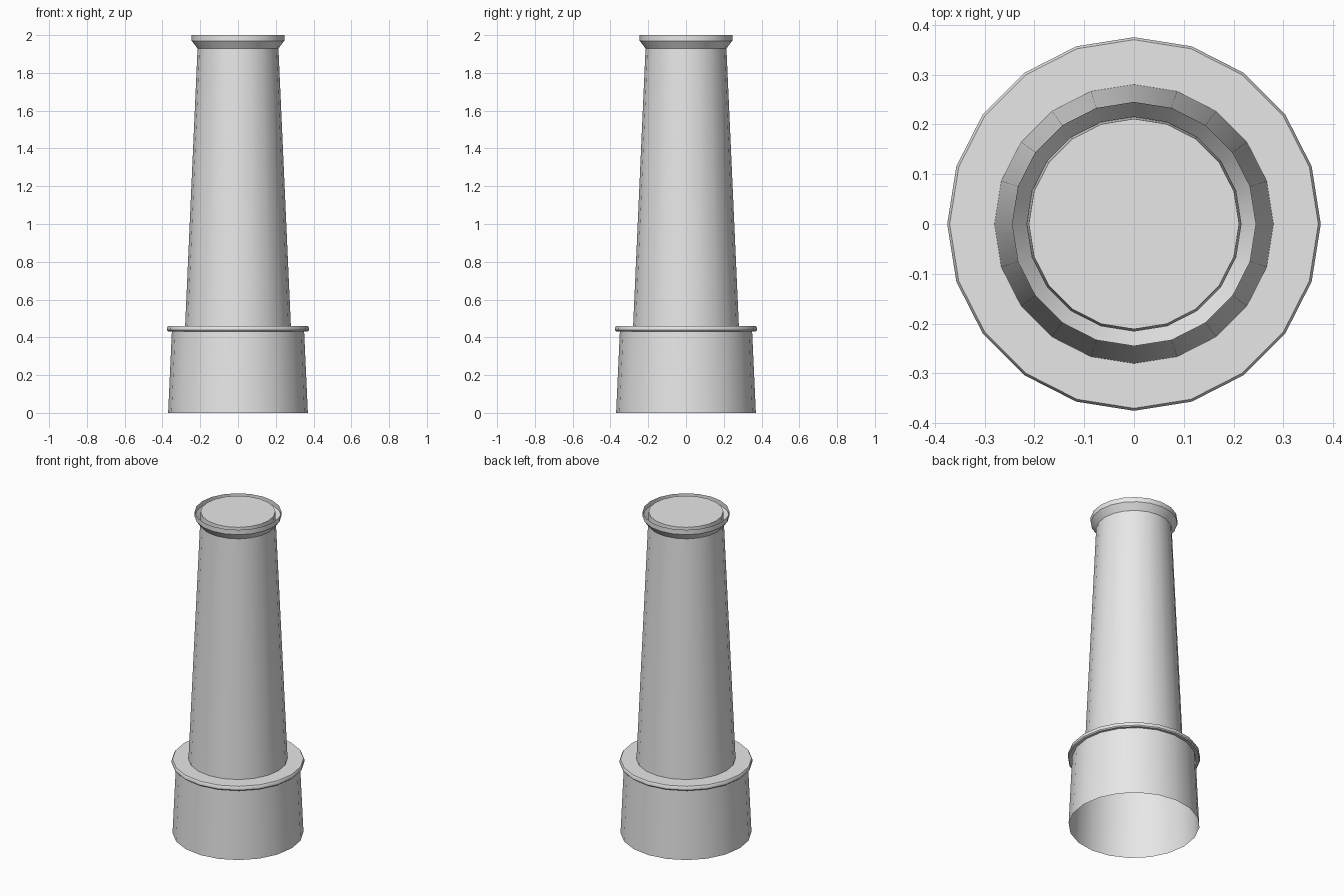
import bpy
import math

SIDES = 20

cube = bpy.data.objects.get("Cube")
if cube:
    bpy.data.objects.remove(cube, do_unlink=True)

# One pale grey for the whole tower
grey = bpy.data.materials.new("pale_grey")
grey.use_nodes = True
colour = (0.8, 0.8, 0.8, 1)
grey.diffuse_color = colour
grey.node_tree.nodes["Principled BSDF"].inputs["Base Color"].default_value = colour


def lathe(name, profile, cap_top=False):
    """Turn a (radius, height) profile, listed upward, about the z axis."""
    verts, faces = [], []
    for radius, height in profile:
        for i in range(SIDES):
            a = math.tau * i / SIDES
            verts.append((radius * math.cos(a), radius * math.sin(a), height))
    for ring in range(len(profile) - 1):
        low, high = ring * SIDES, (ring + 1) * SIDES
        for i in range(SIDES):
            j = (i + 1) % SIDES
            faces.append((low + i, low + j, high + j, high + i))
    if cap_top:
        faces.append(tuple(range(len(verts) - SIDES, len(verts))))
    mesh = bpy.data.meshes.new(name)
    mesh.from_pydata(verts, [], faces)
    mesh.materials.append(grey)
    obj = bpy.data.objects.new(name, mesh)
    bpy.context.collection.objects.link(obj)
    bpy.ops.object.select_all(action="DESELECT")
    obj.select_set(True)
    bpy.context.view_layer.objects.active = obj
    bpy.ops.object.shade_smooth_by_angle(angle=math.radians(35))
    return obj


# Open-bottomed base drum
lathe("base_drum", [(0.37, 0), (0.35, 0.435)])

# Thin flange on top of the drum, running in to the shaft
lathe("base_flange", [(0.35, 0.435), (0.37, 0.432), (0.375, 0.438),
                      (0.375, 0.452), (0.37, 0.46), (0.28, 0.46)])

# Tapered shaft with a closed top
lathe("shaft", [(0.28, 0.46), (0.211, 2)], cap_top=True)

# Thin flared collar around the top of the shaft
lathe("top_collar", [(0.215, 1.93), (0.245, 1.97), (0.245, 2)])
